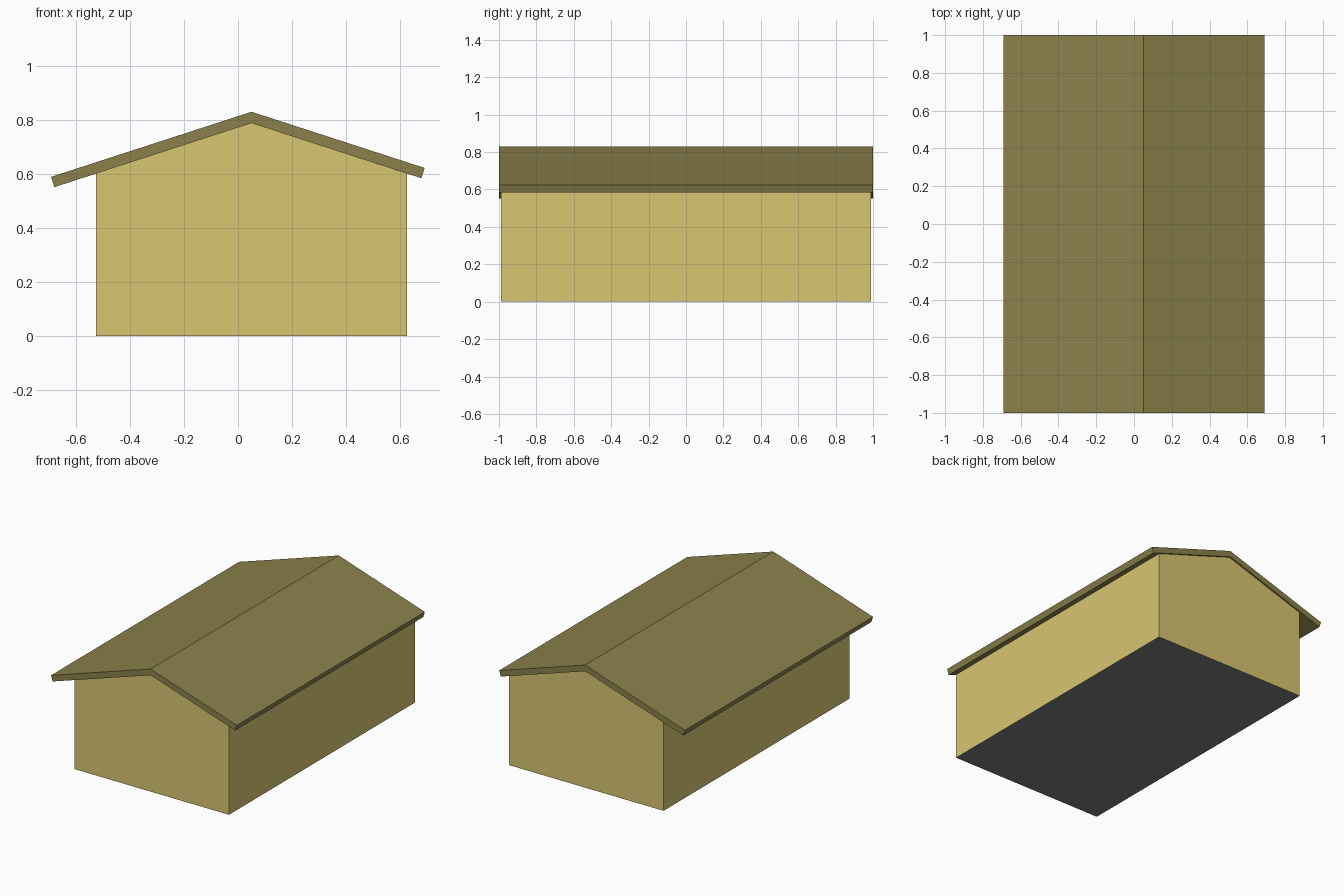
import bpy

if "Cube" in bpy.data.objects:
    bpy.data.objects.remove(bpy.data.objects["Cube"])


def material(name, rgb):
    m = bpy.data.materials.new(name)
    m.diffuse_color = (*rgb, 1)
    m.use_nodes = True
    m.node_tree.nodes["Principled BSDF"].inputs["Base Color"].default_value = m.diffuse_color
    return m


def prism(name, profile, half, mats):
    """Extrude an anticlockwise x-z profile along y from -half to half."""
    n = len(profile)
    verts = [(x, y, z) for y in (-half, half) for x, z in profile]
    faces = [list(range(n)), list(range(2 * n - 1, n - 1, -1))]
    faces += [[i, i + n, (i + 1) % n + n, (i + 1) % n] for i in range(n)]
    mesh = bpy.data.meshes.new(name)
    mesh.from_pydata(verts, [], faces)
    for m in mats:
        mesh.materials.append(m)
    obj = bpy.data.objects.new(name, mesh)
    bpy.context.collection.objects.link(obj)
    return obj


wall_mat = material("wall_yellow", (0.69, 0.57, 0.17))
roof_mat = material("roof_olive", (0.26, 0.22, 0.07))
floor_mat = material("floor_grey", (0.21, 0.21, 0.21))

# Gabled walls, closed underneath by a grey floor face
walls = prism("walls", [(-0.526, 0), (0.626, 0), (0.626, 0.602),
                        (0.05, 0.789), (-0.526, 0.602)], 0.99,
              [wall_mat, floor_mat])
walls.data.polygons[2].material_index = 1

# Roof slab: longer overhang on the left, eaves cut square to the slope
prism("roof", [(-0.680, 0.552), (0.05, 0.789), (0.679, 0.585),
               (0.691, 0.623), (0.05, 0.831), (-0.692, 0.590)], 1.0,
      [roof_mat])
